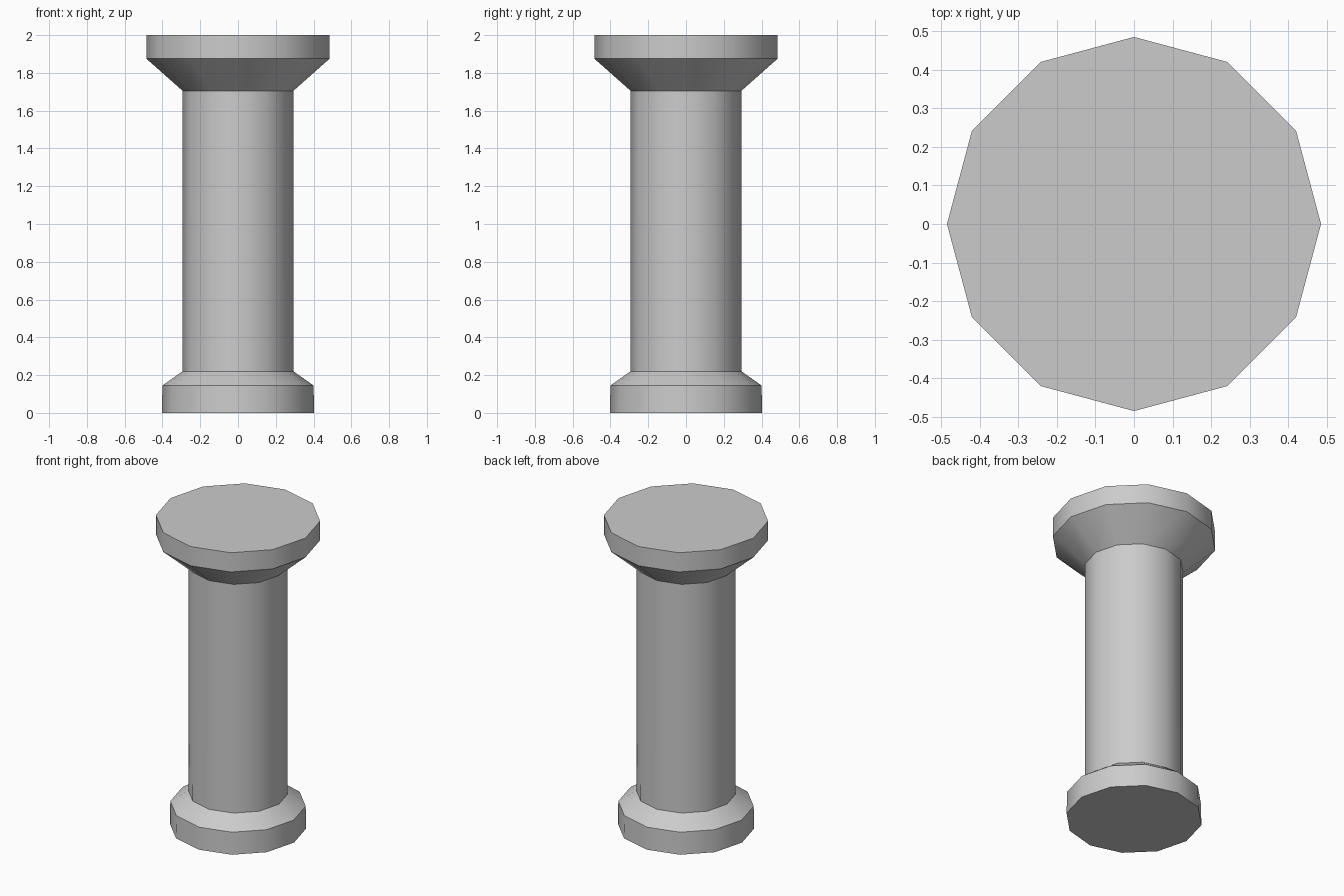
import bpy, bmesh
from math import sin, cos, pi, radians

if "Cube" in bpy.data.objects:
    bpy.data.objects.remove(bpy.data.objects["Cube"])

SIDES = 12
# Profile (radius, height): base block, sloped collar, shaft, flared capital, top slab
PROFILE = [(0.403, 0.0), (0.40, 0.145), (0.294, 0.22),
           (0.293, 1.705), (0.485, 1.875), (0.485, 2.0)]


def lathe(name, profile, sides):
    """Closed solid made by turning a profile around z."""
    bm = bmesh.new()
    rings = [[bm.verts.new((r * cos(2 * pi * i / sides), r * sin(2 * pi * i / sides), z))
              for i in range(sides)] for r, z in profile]
    for low, high in zip(rings, rings[1:]):
        for i in range(sides):
            j = (i + 1) % sides
            bm.faces.new((low[i], low[j], high[j], high[i]))
    bm.faces.new(rings[0][::-1])
    bm.faces.new(rings[-1])
    mesh = bpy.data.meshes.new(name)
    bm.to_mesh(mesh)
    bm.free()
    obj = bpy.data.objects.new(name, mesh)
    bpy.context.collection.objects.link(obj)
    return obj


# Column, smooth around and sharp at the profile corners
column = lathe("column", PROFILE, SIDES)
bpy.context.view_layer.objects.active = column
column.select_set(True)
bpy.ops.object.shade_smooth_by_angle(angle=radians(35))
